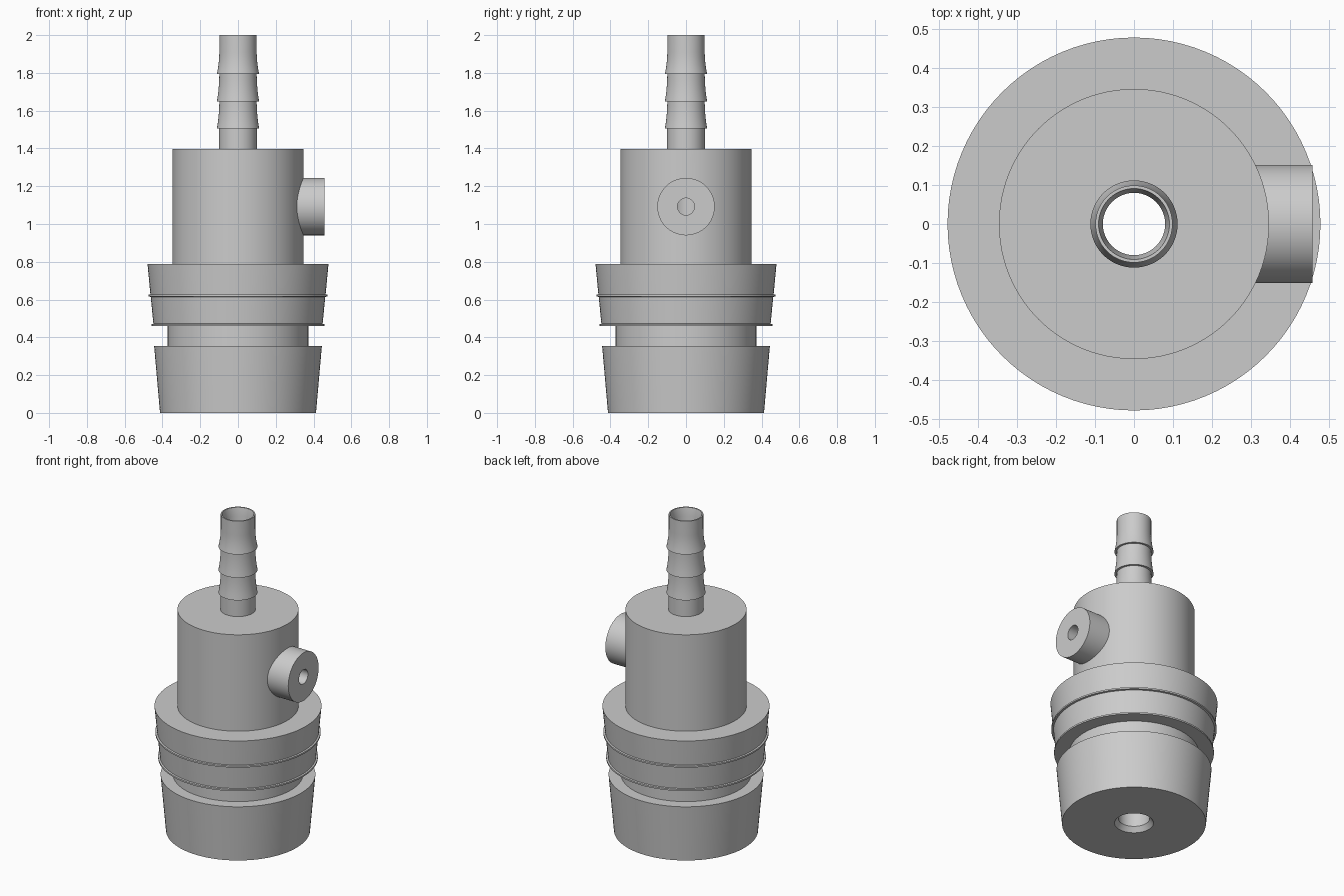
import bpy
import bmesh
from math import cos, sin, tau, radians
from mathutils import Matrix

cube = bpy.data.objects.get("Cube")
if cube:
    bpy.data.objects.remove(cube, do_unlink=True)

grey = bpy.data.materials.new("plain_grey")
grey.use_nodes = True
color = (0.6, 0.6, 0.6, 1)
grey.diffuse_color = color
for node in grey.node_tree.nodes:
    if node.type == 'BSDF_PRINCIPLED':
        node.inputs["Base Color"].default_value = color


def revolve(name, profile, segments=96):
    """Sweep a closed (radius, height) loop around the z axis."""
    bm = bmesh.new()
    rings = []
    for r, z in profile:
        rings.append([bm.verts.new((r * cos(tau * i / segments),
                                    r * sin(tau * i / segments), z))
                      for i in range(segments)])
    for a, b in zip(rings, rings[1:] + rings[:1]):
        for i in range(segments):
            j = (i + 1) % segments
            bm.faces.new((a[i], a[j], b[j], b[i]))
    bmesh.ops.recalc_face_normals(bm, faces=bm.faces)
    return add_object(name, bm)


def rod_x(name, radius, x0, x1, z, segments=64):
    """Solid cylinder lying along the x axis."""
    bm = bmesh.new()
    place = Matrix.Translation(((x0 + x1) / 2, 0, z)) @ Matrix.Rotation(radians(90), 4, 'Y')
    bmesh.ops.create_cone(bm, cap_ends=True, segments=segments, radius1=radius,
                          radius2=radius, depth=x1 - x0, matrix=place)
    return add_object(name, bm)


def add_object(name, bm):
    mesh = bpy.data.meshes.new(name)
    bm.to_mesh(mesh)
    bm.free()
    mesh.materials.append(grey)
    ob = bpy.data.objects.new(name, mesh)
    bpy.context.collection.objects.link(ob)
    return ob


def select_only(ob):
    bpy.ops.object.select_all(action='DESELECT')
    ob.select_set(True)
    bpy.context.view_layer.objects.active = ob


# Body: tapered plug, groove, two lipped sealing rings, upper cylinder, bore
body = revolve("body", [
    (0.112, 0), (0.413, 0), (0.444, 0.354), (0.373, 0.354), (0.373, 0.46),
    (0.458, 0.46), (0.458, 0.47), (0.448, 0.472), (0.462, 0.614),
    (0.474, 0.616), (0.474, 0.626), (0.464, 0.628), (0.479, 0.787),
    (0.347, 0.787), (0.347, 1.397), (0.09, 1.397), (0.09, 0.03)])

# Hose barb: three flared ridges with hollow flanks and a flared mouth
outer = [(0.1, 1.35), (0.1, 1.505)]
for base, top in ((1.505, 1.648), (1.648, 1.795), (1.795, 1.91)):
    for k in range(6):
        t = k / 5
        outer.append((0.099 + 0.013 * (1 - t) ** 2, base + (top - base) * t))
outer += [(0.099, 2.0), (0.091, 2.0), (0.08, 1.95), (0.08, 1.35)]
hose_barb = revolve("hose_barb", outer)

# Side port on the model's left, drilled through to the bore
side_port = rod_x("side_port", 0.152, 0.25, 0.458, 1.092)
drill = rod_x("port_drill_cutter", 0.045, 0.02, 0.6, 1.092, 32)
drill.hide_render = True

for part in (body, side_port):
    select_only(part)
    cut = part.modifiers.new("port_hole", 'BOOLEAN')
    cut.operation = 'DIFFERENCE'
    cut.solver = 'EXACT'
    cut.object = drill
    bpy.ops.object.modifier_apply(modifier=cut.name)
bpy.data.objects.remove(drill, do_unlink=True)

for part in (body, hose_barb, side_port):
    select_only(part)
    bpy.ops.object.shade_smooth_by_angle(angle=radians(30))
